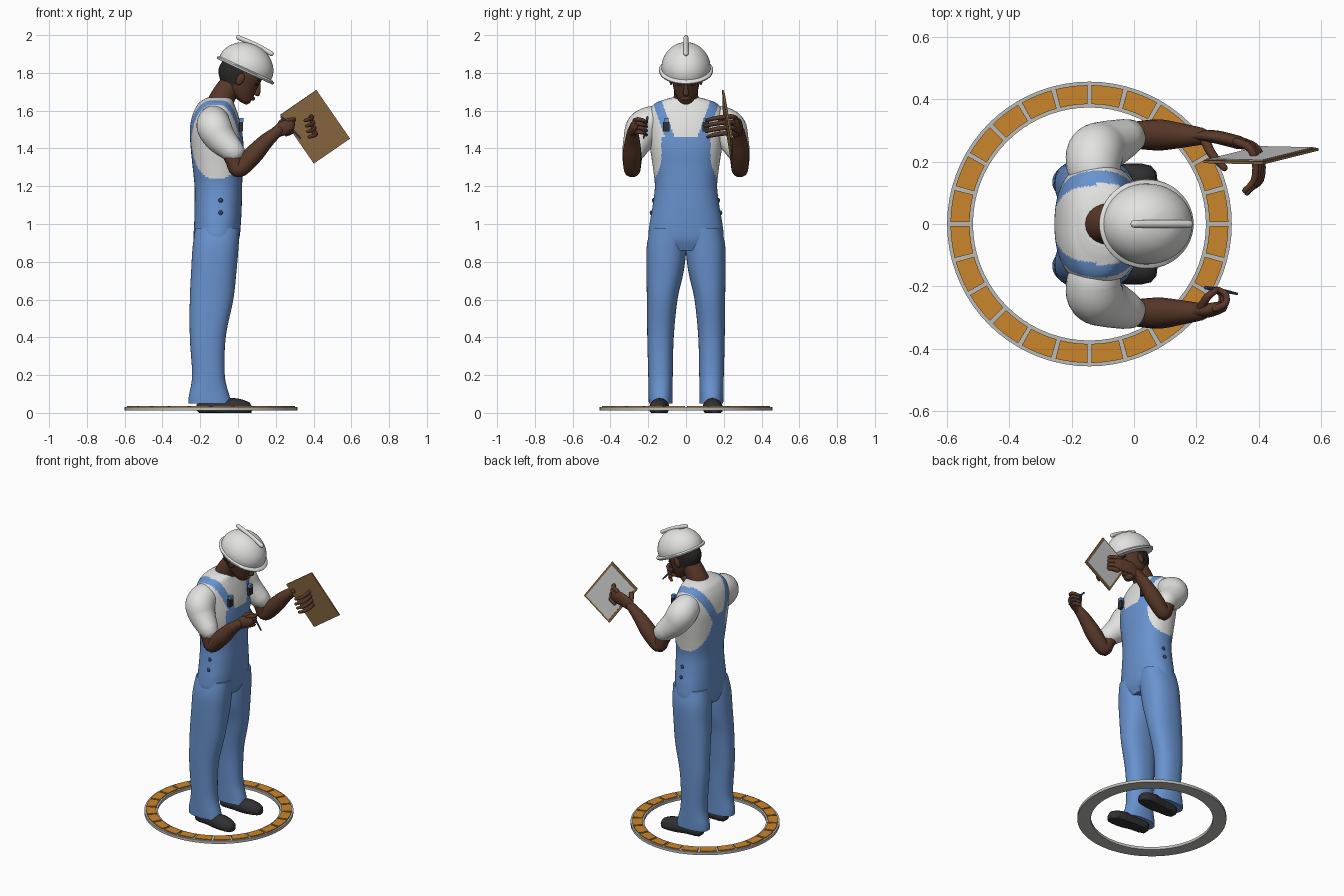
import bpy, bmesh, math
from mathutils import Vector, Matrix

cube = bpy.data.objects.get("Cube")
if cube:
    bpy.data.objects.remove(cube, do_unlink=True)


def material(name, r, g, b):
    m = bpy.data.materials.new(name)
    m.use_nodes = True
    m.diffuse_color = (r, g, b, 1)
    m.node_tree.nodes["Principled BSDF"].inputs["Base Color"].default_value = (r, g, b, 1)
    return m


WHITE = material("white", .76, .77, .75)
DENIM = material("denim blue", .14, .29, .62)
SKIN = material("brown skin", .1, .04, .022)
HAIR = material("dark hair", .022, .02, .018)
BLACK = material("shoe black", .03, .03, .032)
ORANGE = material("orange", .6, .24, .025)
GREY = material("ring grey", .5, .5, .48)
BOARD = material("board tan", .27, .15, .055)
PAPER = material("paper grey", .62, .62, .62)
NAVY = material("navy", .03, .06, .16)


def finish(name, bm, mats, rule=None, matrix=None):
    """Turn a bmesh into a smooth object, with materials chosen by a rule."""
    bmesh.ops.recalc_face_normals(bm, faces=bm.faces)
    if rule:
        for f in bm.faces:
            f.material_index = rule(f.calc_center_median())
    if matrix:
        bm.transform(matrix)
    me = bpy.data.meshes.new(name)
    bm.to_mesh(me)
    bm.free()
    for m in mats:
        me.materials.append(m)
    me.shade_smooth()
    me.set_sharp_from_angle(angle=math.radians(40))
    ob = bpy.data.objects.new(name, me)
    bpy.context.scene.collection.objects.link(ob)
    return ob


def spline(rows, steps):
    """Smooth curve through rows of numbers."""
    out = []
    for i in range(len(rows) - 1):
        a, b, c, d = (rows[max(0, min(len(rows) - 1, i + k))] for k in (-1, 0, 1, 2))
        for s in range(steps):
            t = s / steps
            out.append([q + t / 2 * (r - p + t * (2 * p - 5 * q + 4 * r - s3 + t * (3 * (q - r) + s3 - p)))
                        for p, q, r, s3 in zip(a, b, c, d)])
    return out + [list(rows[-1])]


def loft(rings):
    bm = bmesh.new()
    vs = [[bm.verts.new(p) for p in ring] for ring in rings]
    n = len(vs[0])
    for a, b in zip(vs, vs[1:]):
        for i in range(n):
            j = (i + 1) % n
            bm.faces.new((a[i], a[j], b[j], b[i]))
    bm.faces.new(vs[0][::-1])
    bm.faces.new(vs[-1])
    return bm


def stack(rows, n=48, steps=6, power=2.3):
    """Rounded level sections: height, x from, x to, y from, y to."""
    def bend(v):
        return math.copysign(abs(v) ** (2 / power), v)
    rings = []
    for z, x0, x1, y0, y1 in spline(rows, steps):
        ring = []
        for i in range(n):
            a = math.tau * i / n
            ring.append(((x0 + x1) / 2 + (x1 - x0) / 2 * bend(math.cos(a)),
                         (y0 + y1) / 2 + (y1 - y0) / 2 * bend(math.sin(a)), z))
        rings.append(ring)
    return loft(rings)


def tube(name, rows, mat, ref=(0, 1, 0), n=20, steps=6, squash=1.0, floor=None, matrix=None):
    """Round-ended limb along points of x, y, z, radius; squash flattens along ref."""
    pts = spline(rows, steps)
    rings = []
    for i, (x, y, z, r) in enumerate(pts):
        c = Vector((x, y, z))
        t = (Vector(pts[min(i + 1, len(pts) - 1)][:3]) - Vector(pts[max(i - 1, 0)][:3])).normalized()
        u = Vector(ref)
        u = (u - t * u.dot(t)).normalized()
        w = t.cross(u)
        ends = [(0, 1)]
        if i == 0:
            ends = [(-.9, .4), (-.6, .8), (0, 1)]
        elif i == len(pts) - 1:
            ends = [(0, 1), (.6, .8), (.9, .4)]
        for shift, size in ends:
            rings.append([c + t * r * shift + (u * math.cos(a) * squash + w * math.sin(a)) * r * size
                          for a in (math.tau * k / n for k in range(n))])
    bm = loft(rings)
    if floor is not None:
        for v in bm.verts:
            v.co.z = max(v.co.z, floor)
    return finish(name, bm, [mat], matrix=matrix)


def ball(name, mat, loc, size, matrix=None):
    bm = bmesh.new()
    bmesh.ops.create_uvsphere(bm, u_segments=20, v_segments=12, radius=1)
    m = Matrix.Translation(loc) @ Matrix.Diagonal((*size, 1))
    return finish(name, bm, [mat], matrix=matrix @ m if matrix else m)


def box(name, mat, size, matrix):
    bm = bmesh.new()
    bmesh.ops.create_cube(bm, size=1)
    return finish(name, bm, [mat], matrix=matrix @ Matrix.Diagonal((*size, 1)))


# Ring on the ground: grey base with orange tiles
def arc_block(name, r0, r1, z0, z1, a0, a1, steps, mat):
    bm = bmesh.new()
    prof = [(r0, z0), (r1, z0), (r1, z1), (r0, z1)]
    full = a1 - a0 > 6
    cols = [[bm.verts.new((r * math.cos(a) - .143, r * math.sin(a), z)) for r, z in prof]
            for a in (a0 + (a1 - a0) * i / steps for i in range(steps if full else steps + 1))]
    for a, b in zip(cols, cols[1:] + (cols[:1] if full else [])):
        for i in range(4):
            bm.faces.new((a[i], a[i - 1], b[i - 1], b[i]))
    if not full:
        bm.faces.new(cols[0])
        bm.faces.new(cols[-1][::-1])
    finish(name, bm, [mat])


arc_block("ring_base", .374, .457, .012, .03, 0, math.tau, 72, GREY)
for k in range(24):
    a = math.tau * k / 24
    arc_block("ring_tile", .385, .446, .028, .036, a + .015, a + math.tau / 24 - .015, 4, ORANGE)


# Torso: shirt with the overalls' bib, back panel and straps as faces
def overalls(c):
    y, z = abs(c.y), c.z
    if z < 1.23:
        return 1
    if c.x > -.12:
        bib = z < 1.457 and y < .13 + 2.5 * max(0, 1.36 - z) ** 2
        return int(bib or (z < 1.668 and abs(y - .1 - (z - 1.5) * .36) < .025))
    panel = z < 1.47 and y < .07 + 2.1 * max(0, 1.45 - z) ** 2
    return int(panel or (z < 1.668 and abs(y - .06 - (z - 1.47) * .5) < .03))


torso = [(.86, -.22, -.02, .16), (.92, -.235, .006, .197), (1.0, -.232, .015, .193), (1.1, -.23, .02, .176),
         (1.2, -.23, .022, .165), (1.3, -.24, .025, .175), (1.4, -.25, .03, .19), (1.5, -.255, .02, .2),
         (1.58, -.24, 0, .2), (1.635, -.212, -.02, .168), (1.66, -.18, -.03, .11), (1.67, -.16, -.04, .07)]
finish("shirt_and_bib", stack([(z, a, b, -w, w) for z, a, b, w in torso], 160, 10), [WHITE, DENIM], overalls)

# Legs, shoes, strap clips and hip buttons, mirrored across y
leg = [(.05, -.262, -.035, .072, .197), (.09, -.26, -.045, .072, .198), (.2, -.243, -.07, .07, .2),
       (.4, -.255, -.065, .065, .205), (.6, -.255, -.025, .045, .207), (.75, -.248, -.008, .012, .21),
       (.88, -.24, .003, -.002, .208), (.98, -.225, .008, .0, .188)]
for s, side in ((1, "left"), (-1, "right")):
    finish(side + "_trouser_leg", stack([(z, a, b, *sorted((s * c, s * d))) for z, a, b, c, d in leg]), [DENIM])
    tube(side + "_shoe", [(-.18, s * .132, .028, .042), (-.1, s * .135, .03, .046), (-.02, s * .142, .026, .052),
                          (.03, s * .147, .02, .047)], BLACK, floor=0)
    box(side + "_strap_clip", BLACK, (.02, .034, .05), Matrix.Translation((.016, s * .104, 1.515)))
    box(side + "_clip_plate", DENIM, (.022, .025, .02), Matrix.Translation((.018, s * .104, 1.55)))
    for z in (1.125, 1.06):
        ball(side + "_hip_button", NAVY, (-.092, s * (.172 if z > 1.1 else .184), z), (.012, .008, .012))
    # Sleeve, arm
    tube(side + "_sleeve", [(-.13, s * .17, 1.545, .085), (-.125, s * .225, 1.51, .092), (-.09, s * .25, 1.45, .082),
                            (-.025, s * .277, 1.385, .062)], WHITE, n=32)
    tube(side + "_arm", [(-.06, s * .268, 1.43, .05), (-.022, s * .28, 1.34, .046), (.005, s * .285, 1.29, .044),
                         (.08, s * .286, 1.365, .05), (.15, s * .284, 1.44, .04), (.215, s * .282, 1.495, .028)], SKIN)

# Neck, head with hair, face: built in a frame that tilts with the helmet
tube("neck", [(-.105, 0, 1.62, .07), (-.07, 0, 1.69, .064), (-.02, 0, 1.76, .06)], SKIN)
tilt = Matrix.Translation((.04, 0, 1.815)) @ Matrix.Rotation(math.radians(25), 4, "Y")
skull = [(-.165, .045, .08, .02), (-.15, .0, .093, .042), (-.115, -.085, .098, .062), (-.06, -.13, .097, .075),
         (0, -.128, .1, .079), (.06, -.1, .09, .07), (.1, -.06, .05, .04)]
finish("head", stack([(z, a, b, -w, w) for z, a, b, w in skull], power=2), [SKIN, HAIR],
       lambda c: int(c.x < -.005 and c.z > -.12 + .6 * max(0, c.x + .06)), tilt)
tube("nose", [(.095, 0, -.035, .009), (.105, 0, -.065, .012), (.107, 0, -.085, .017)], SKIN, matrix=tilt)
tube("lips", [(.09, -.022, -.122, .007), (.1, 0, -.12, .01), (.09, .022, -.122, .007)], SKIN, ref=(0, 0, 1), matrix=tilt)
for s in (1, -1):
    ball("ear", SKIN, (-.005, s * .079, -.055), (.02, .01, .033), tilt)
    ball("eye", HAIR, (.084, s * .034, -.045), (.008, .013, .006), tilt)
    ball("eyebrow", HAIR, (.088, s * .034, -.022), (.008, .02, .005), tilt)

# Hard hat: dome, brim and ridge
dome = [(.0, .15, .13), (.04, .147, .127), (.08, .128, .11), (.115, .092, .08), (.135, .05, .044), (.141, .012, .01)]
finish("helmet_dome", stack([(z, -a - .005, a - .005, -w, w) for z, a, w in dome], power=2), [WHITE], matrix=tilt)
brim = [(-.01, .16, .14), (-.004, .166, .143), (.004, .164, .142), (.012, .14, .12)]
finish("helmet_brim", stack([(z, -a, a, -w, w) for z, a, w in brim], 64, 2, 2), [WHITE], matrix=tilt)
tube("helmet_ridge", [(-.108, 0, .14, .0125), (0, 0, .143, .0125), (.088, 0, .136, .0125)], WHITE, matrix=tilt)

# Clipboard with a sheet of paper
u = Vector((.18, .045, -.26)).normalized()
v = Vector((-.196, .003, -.125))
v = (v - u * v.dot(u)).normalized()
w = u.cross(v)
w, v = (w, v) if w.y > 0 else (-w, -v)
frame = Matrix((u, v, w)).transposed().to_4x4()
frame.translation = (.408, .22, 1.515)
box("clipboard", BOARD, (.316, .233, .009), frame)
box("paper_sheet", PAPER, (.29, .207, .004), frame @ Matrix.Translation((0, 0, .006)))

# Hand holding the clipboard
tube("clipboard_hand", [(.2, .282, 1.485, .03), (.26, .28, 1.515, .042), (.335, .262, 1.52, .043)], SKIN, squash=.5)
for k in range(4):
    x, z = .36 + .007 * k, 1.562 - .029 * k
    tube("clipboard_finger", [(x - .03, .264, z - .003, .014), (x + .012, .243, z + .006, .013),
                              (x + .03, .195, z + .004, .012), (x + .025, .14, z - .005, .011),
                              (x - .004, .1 + .008 * abs(k - 1), z - .014, .009)], SKIN, ref=(0, 0, 1), n=10, steps=4)
tube("clipboard_thumb", [(.225, .275, 1.505, .017), (.25, .225, 1.535, .015), (.29, .18, 1.55, .011)], SKIN,
     ref=(0, 0, 1), n=10)

# Hand holding the pen
tube("pen_hand", [(.2, -.282, 1.485, .029), (.235, -.278, 1.505, .038), (.268, -.27, 1.52, .034)], SKIN, squash=.6)
for k in range(4):
    x, z = .282 - .005 * k, 1.548 - .022 * k
    tube("pen_finger", [(x - .02, -.272, z, .012), (x + .012, -.255, z + .006, .0115), (x + .012, -.225, z, .01),
                        (x - .012, -.21, z - .01, .009)], SKIN, ref=(0, 0, 1), n=10, steps=4)
tube("pen_thumb", [(.215, -.27, 1.515, .015), (.235, -.235, 1.545, .013), (.265, -.212, 1.54, .01)], SKIN,
     ref=(0, 0, 1), n=10)
tube("pen", [(.23, -.204, 1.565, .006), (.28, -.213, 1.51, .006), (.33, -.224, 1.455, .004)], NAVY, n=10)
